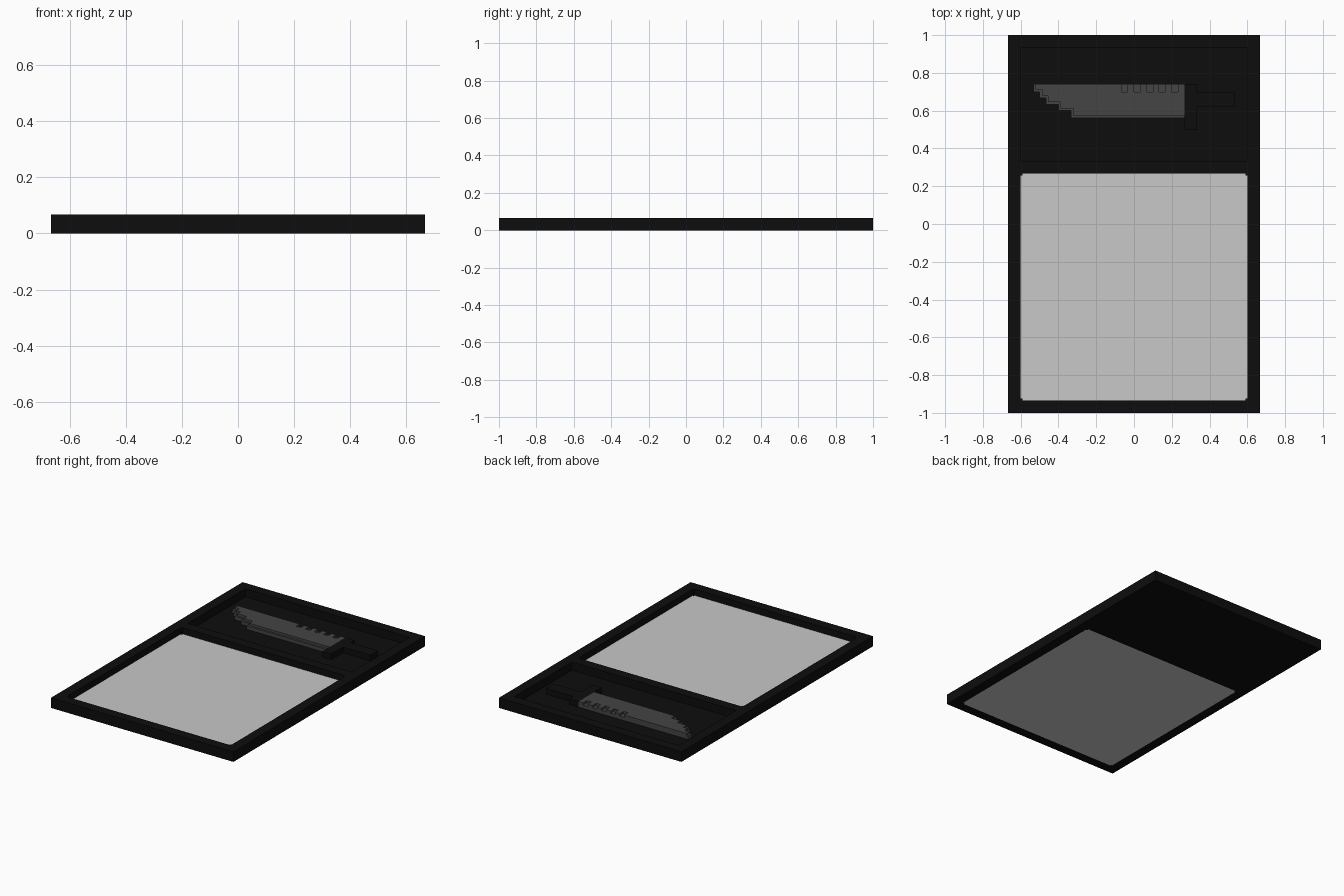
import bpy, bmesh

if "Cube" in bpy.data.objects:
    bpy.data.objects.remove(bpy.data.objects["Cube"])

U = 1 / 15  # grid cell of the design


def mat(name, v):
    m = bpy.data.materials.new(name)
    m.diffuse_color = (v, v, v, 1)
    m.use_nodes = True
    m.node_tree.nodes["Principled BSDF"].inputs["Base Color"].default_value = m.diffuse_color
    return m


BLACK = mat("black", 0.004)
GREY = mat("light grey", 0.58)
STEEL = mat("dark steel", 0.058)


def prism(name, pts, z0, z1, material):
    """Extrude a flat outline from z0 to z1."""
    bm = bmesh.new()
    f = bm.faces.new([bm.verts.new((x, y, z0)) for x, y in pts])
    ext = bmesh.ops.extrude_face_region(bm, geom=[f])["geom"]
    for v in ext:
        if isinstance(v, bmesh.types.BMVert):
            v.co.z = z1
    bmesh.ops.recalc_face_normals(bm, faces=bm.faces)
    me = bpy.data.meshes.new(name)
    bm.to_mesh(me)
    bm.free()
    me.materials.append(material)
    ob = bpy.data.objects.new(name, me)
    bpy.context.collection.objects.link(ob)
    return ob


def box(name, x0, x1, y0, y1, z0, z1, material):
    return prism(name, [(x0, y0), (x1, y0), (x1, y1), (x0, y1)], z0, z1, material)


# Frame: two rails and three cross bars
for side, s in (("left", -1), ("right", 1)):
    a, b = sorted((s * 10 * U, s * 9 * U))
    box(side + "_rail", a, b, -1, 1, 0, U, BLACK)
for name, y in (("front_bar", -15), ("middle_bar", 4), ("back_bar", 14)):
    box(name, -9 * U, 9 * U, y * U, (y + 1) * U, 0, U, BLACK)

# Panel and recessed floor, with the panel's clipped corners
c = 0.01
x, y0, y1 = 9 * U, -14 * U, 4 * U
box("panel", -x, x, y0, y1, 0, 0.025, GREY)
for sx in (-1, 1):
    for y, d in ((y0, c), (y1, -c)):
        box("panel_corner", min(sx * x, sx * (x - c)), max(sx * x, sx * (x - c)),
            min(y, y + d), max(y, y + d), -0.0003, 0.0667, BLACK)
box("recess_floor", -x, x, 5 * U, 14 * U, 0, 0.013, BLACK)

# Blade: stepped tip, wider lower layer, toothed upper layer
tip = [(-.533, .70), (-.50, .70), (-.50, .667), (-.467, .667), (-.467, .633),
       (-.40, .633), (-.40, .60), (-.333, .60)]
prism("blade_lower", tip + [(-.333, .562), (.267, .562), (.267, .74), (-.533, .74)],
      0.01, 0.035, STEEL)
upper = [(px + .012, py + .012) for px, py in tip]
upper += [(-.321, .575), (.267, .575), (.267, .74)]
for i in range(5):
    r = 0.233 - i * U
    upper += [(r, .74), (r, .70), (r - U / 2, .70), (r - U / 2, .74)]
prism("blade_upper", upper + [(-.521, .74)], 0.03, 0.05, STEEL)

# Guard and handle
box("guard", .267, .333, .50, .74, 0.01, 0.05, BLACK)
box("handle", .333, .533, .62, .70, 0.01, 0.05, BLACK)
